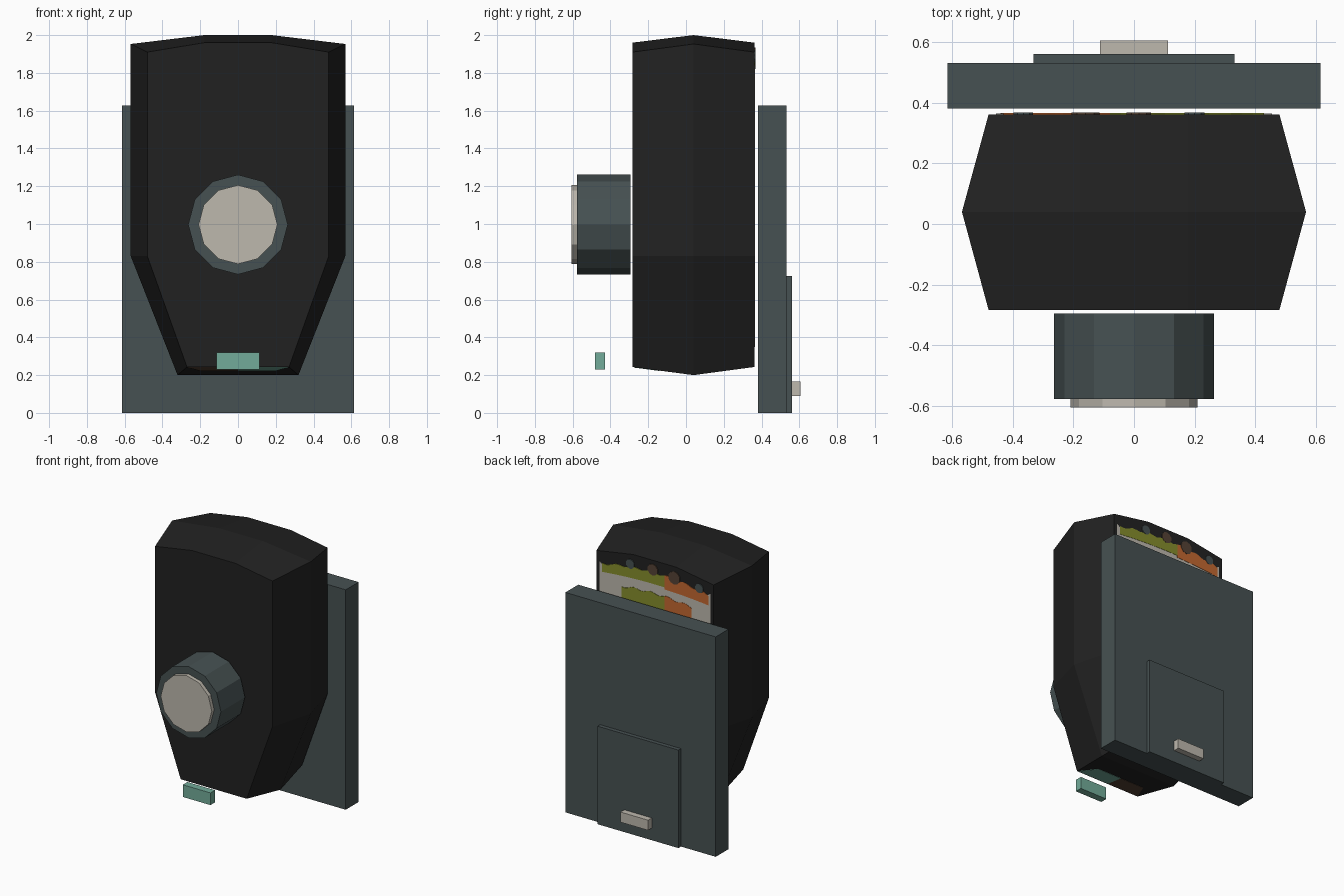
import bpy, bmesh, math
from mathutils import Vector

if "Cube" in bpy.data.objects:
    bpy.data.objects.remove(bpy.data.objects["Cube"])


def material(name, r, g, b):
    m = bpy.data.materials.new(name)
    m.diffuse_color = (r, g, b, 1)
    m.use_nodes = True
    m.node_tree.nodes["Principled BSDF"].inputs["Base Color"].default_value = m.diffuse_color
    return m


BLACK = material("soft black", 0.0155, 0.0155, 0.0155)
SLATE = material("slate grey", 0.062, 0.083, 0.085)
CREAM = material("warm cream", 0.51, 0.48, 0.42)
TEAL = material("pale teal", 0.17, 0.41, 0.32)
OLIVE = material("olive green", 0.24, 0.27, 0.025)
ORANGE = material("burnt orange", 0.55, 0.14, 0.03)
BROWN = material("dark brown", 0.09, 0.055, 0.035)


def finish(name, bm, mat):
    bmesh.ops.recalc_face_normals(bm, faces=bm.faces)
    me = bpy.data.meshes.new(name)
    bm.to_mesh(me)
    bm.free()
    me.materials.append(mat)
    ob = bpy.data.objects.new(name, me)
    bpy.context.collection.objects.link(ob)
    return ob


def loft(name, rings, mat):
    """Closed solid through matching rings of points."""
    bm = bmesh.new()
    vs = [[bm.verts.new(p) for p in ring] for ring in rings]
    n = len(vs[0])
    for a, b in zip(vs, vs[1:]):
        for i in range(n):
            j = (i + 1) % n
            bm.faces.new((a[i], a[j], b[j], b[i]))
    bm.faces.new(vs[0])
    bm.faces.new(vs[-1])
    return finish(name, bm, mat)


def prism(name, outline, y0, y1, mat):
    return loft(name, [[(x, y, z) for x, z in outline] for y in (y0, y1)], mat)


def box(name, half_x, y0, y1, z0, z1, mat):
    return prism(name, [(-half_x, z0), (half_x, z0), (half_x, z1), (-half_x, z1)], y0, y1, mat)


def disc(name, cx, cz, r, sides, y0, y1, mat):
    pts = [(cx + r * math.sin(2 * math.pi * i / sides), cz + r * math.cos(2 * math.pi * i / sides))
           for i in range(sides)]
    return prism(name, pts, y0, y1, mat)


def mirrored(half):
    return half + [(-x, z) for x, z in reversed(half)]


# faceted body: small outline at front and back, wide outline in the middle
small = mirrored([(0.27, 0.243), (0.48, 0.83), (0.48, 1.91), (0.178, 1.96)])
wide = mirrored([(0.32, 0.2), (0.568, 0.83), (0.568, 1.953), (0.178, 2.0)])
loft("body", [[(x, y, z) for x, z in o] for o, y in ((small, -0.284), (wide, 0.04), (small, 0.362))], BLACK)

# round knob and its face on the front
disc("front_knob", 0, 0.997, 0.264, 12, -0.577, -0.295, SLATE)
disc("knob_face", 0, 0.997, 0.209, 12, -0.605, -0.577, CREAM)

# small block hanging in front of the lower edge
box("front_block", 0.113, -0.483, -0.43, 0.23, 0.32, TEAL)

# rear panel with door and handle
box("rear_panel", 0.615, 0.381, 0.531, 0, 1.627, SLATE)
box("rear_door", 0.331, 0.531, 0.561, 0, 0.725, SLATE)
box("door_handle", 0.113, 0.561, 0.605, 0.09, 0.165, CREAM)

# painted decoration on the rear face of the body
Y = 0.362


def band(name, x0, x1, top, thick, y1, mat):
    """Strip with a wavy upper edge that follows a shallow arch."""
    n = 14
    xs = [x0 + (x1 - x0) * i / n for i in range(n + 1)]
    def arch(x):
        return top - 0.25 * x * x + 0.008 * math.sin(x * 45)
    up = [(x, arch(x)) for x in xs]
    low = [(x, top - thick - 0.12 * x * x) for x in reversed(xs)]
    return prism(name, up + low, Y, y1, mat)


prism("rear_backing", mirrored([(0.25, 0.35), (0.455, 0.83), (0.455, 1.84), (0.40, 1.80)]), Y, Y + 0.002, CREAM)
for label, x0, x1, mat in (("olive", -0.08, 0.43, OLIVE), ("orange", -0.44, -0.08, ORANGE)):
    band(label + "_upper_band", x0, x1, 1.873, 0.085 if x1 > 0 else 0.10, Y + 0.004, mat)
for label, x0, x1, mat in (("olive", -0.08, 0.27, OLIVE), ("orange", -0.30, -0.08, ORANGE)):
    band(label + "_lower_band", x0, x1, 1.72, 0.12, Y + 0.004, mat)
for i, (x, z, r, mat) in enumerate(((0.20, 1.885, 0.035, SLATE), (0.016, 1.892, 0.042, BROWN),
                                    (-0.16, 1.878, 0.048, BROWN), (-0.365, 1.855, 0.034, SLATE))):
    disc("rear_spot_%d" % i, x, z, r, 10, Y, Y + 0.006, mat)

# coloured plates on the sloping underside at the front
slope = (0.2 - 0.243) / (0.04 + 0.284)
for side, name, mat in ((-1, "underside_plate_left", BROWN), (1, "underside_plate_right", TEAL)):
    quad = [(0, -0.275), (side * 0.265, -0.275), (side * 0.20, -0.14), (0, -0.14)]
    loft(name, [[(x, y, 0.243 + slope * (y + 0.284) + d) for x, y in quad] for d in (0.002, -0.002)], mat)
